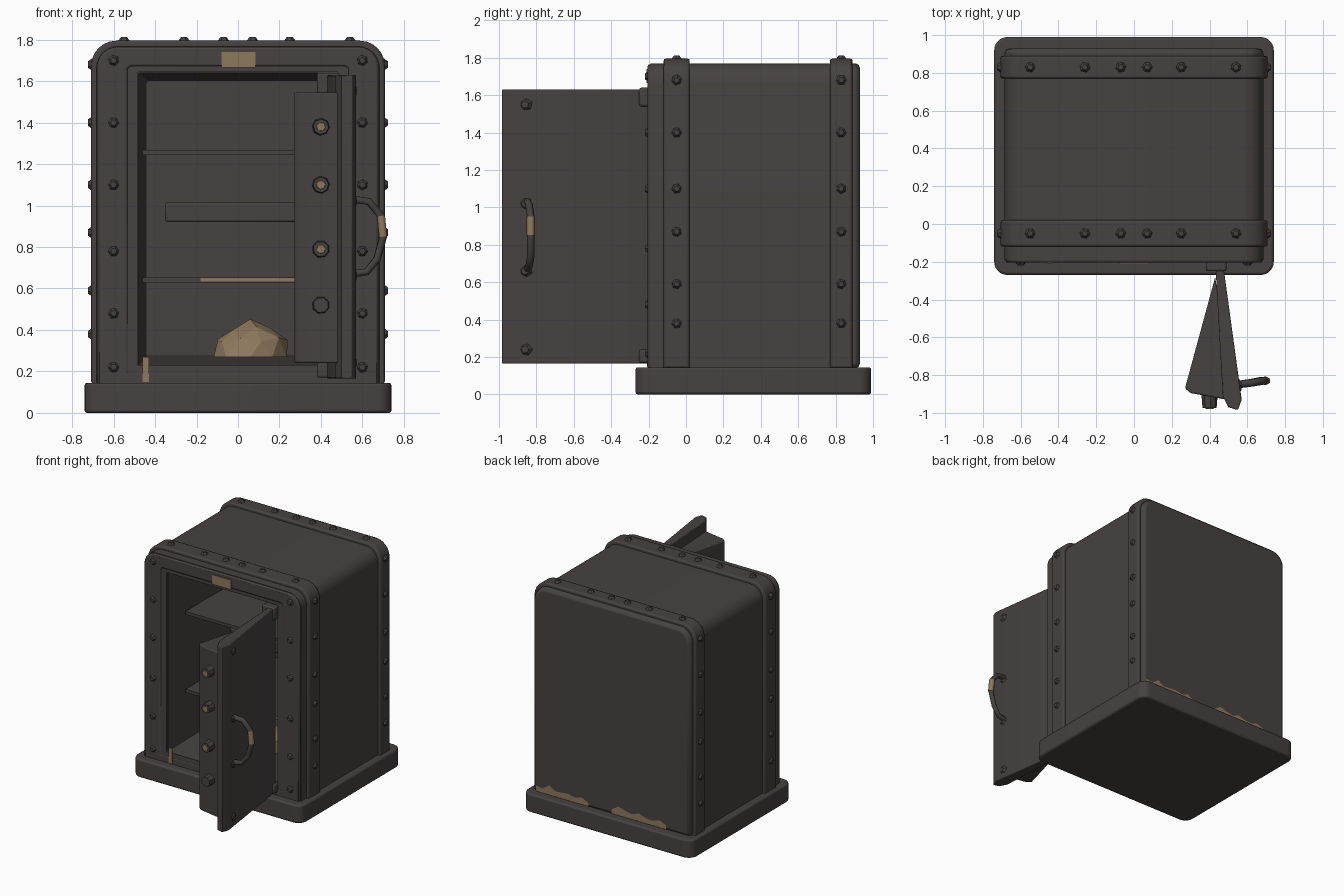
import bpy, bmesh, math, random
from mathutils import Vector, Matrix

random.seed(4)
cube = bpy.data.objects.get("Cube")
if cube:
    bpy.data.objects.remove(cube, do_unlink=True)


def material(name, rgb):
    m = bpy.data.materials.new(name)
    m.use_nodes = True
    m.diffuse_color = (*rgb, 1)
    m.node_tree.nodes["Principled BSDF"].inputs["Base Color"].default_value = (*rgb, 1)
    return m


IRON = material("dark_iron", (0.062, 0.054, 0.052))
TAN = material("worn_tan", (0.27, 0.19, 0.11))


def finish(name, bm, mat=IRON, bevel=0, smooth=True):
    bmesh.ops.recalc_face_normals(bm, faces=bm.faces[:])
    mesh = bpy.data.meshes.new(name)
    bm.to_mesh(mesh)
    bm.free()
    mesh.materials.append(mat)
    ob = bpy.data.objects.new(name, mesh)
    bpy.context.collection.objects.link(ob)
    if bevel:
        mod = ob.modifiers.new("edge_wear", "BEVEL")
        mod.width, mod.segments = bevel, 2
        mod.limit_method, mod.angle_limit = "ANGLE", math.radians(50)
    if smooth:
        bpy.ops.object.select_all(action="DESELECT")
        ob.select_set(True)
        bpy.context.view_layer.objects.active = ob
        bpy.ops.object.shade_smooth_by_angle(angle=math.radians(35))
    return ob


def prism(name, pts, z0, z1, **kw):
    """Upright block from a plan outline."""
    bm = bmesh.new()
    face = bm.faces.new([bm.verts.new((x, y, z0)) for x, y in pts])
    top = bmesh.ops.extrude_face_region(bm, geom=[face])["geom"]
    bmesh.ops.translate(bm, vec=(0, 0, z1 - z0), verts=[v for v in top if isinstance(v, bmesh.types.BMVert)])
    return finish(name, bm, **kw)


def box(name, x0, x1, y0, y1, z0, z1, **kw):
    return prism(name, [(x0, y0), (x1, y0), (x1, y1), (x0, y1)], z0, z1, **kw)


def arc(cx, cy, r, a0, n=6):
    return [(cx + r * math.cos(math.radians(a0 + 90 * i / n)),
             cy + r * math.sin(math.radians(a0 + 90 * i / n))) for i in range(n + 1)]


def arch(hw, z0, z1, r):
    """Square-footed outline with rounded upper corners, in x and z."""
    return [(-hw, z0), (hw, z0)] + arc(hw - r, z1 - r, r, 0) + arc(r - hw, z1 - r, r, 90)


def ring(name, y0, y1, outer, inner, inner_back=None, **kw):
    """Hollow arch running from y0 to y1, optionally tapering inside."""
    bm = bmesh.new()
    loops = [[bm.verts.new((x, y, z)) for x, z in arch(*spec)]
             for spec, y in ((outer, y0), (outer, y1), (inner_back or inner, y1), (inner, y0))]
    for i, a in enumerate(loops):
        b = loops[(i + 1) % 4]
        for k in range(len(a)):
            j = (k + 1) % len(a)
            bm.faces.new((a[k], a[j], b[j], b[k]))
    return finish(name, bm, **kw)


def plug(name, y0, y1, spec, **kw):
    """Solid arch."""
    bm = bmesh.new()
    f, b = ([bm.verts.new((x, y, z)) for x, z in arch(*spec)] for y in (y0, y1))
    bm.faces.new(f)
    bm.faces.new(b)
    for k in range(len(f)):
        j = (k + 1) % len(f)
        bm.faces.new((f[k], f[j], b[j], b[k]))
    return finish(name, bm, **kw)


def studs(name, places, r=0.03, h=0.02, sides=6, taper=0.5, mat=IRON):
    """Several tapered studs, each given as a position and outward direction."""
    bm = bmesh.new()
    for pos, d in places:
        rot = Vector(d).to_track_quat("Z", "Y").to_matrix().to_4x4()
        spin = Matrix.Rotation(random.random() * 3, 4, "Z")
        bmesh.ops.create_cone(bm, cap_ends=True, segments=sides, radius1=r, radius2=r * taper, depth=h,
                              matrix=Matrix.Translation(pos) @ rot @ spin)
    return finish(name, bm, mat=mat, smooth=False)


def tube(name, pts, r, mat):
    curve = bpy.data.curves.new(name, "CURVE")
    curve.dimensions = "3D"
    curve.bevel_depth, curve.bevel_resolution, curve.use_fill_caps = r, 1, True
    spline = curve.splines.new("POLY")
    spline.points.add(len(pts) - 1)
    for p, co in zip(spline.points, pts):
        p.co = (*co, 1)
    curve.materials.append(mat)
    bpy.context.collection.objects.link(bpy.data.objects.new(name, curve))


# Plinth
plan = (arc(0.67, 0.92, 0.07, 0) + arc(-0.67, 0.92, 0.07, 90)
        + arc(-0.67, -0.2, 0.07, 180) + arc(0.67, -0.2, 0.07, 270))
prism("plinth", plan, 0, 0.145, bevel=0.012)

# Cabinet shell, back and banding
ring("cabinet_shell", -0.19, 0.82, (0.685, 0.14, 1.77, 0.11), (0.48, 0.23, 1.64, 0.01), (0.44, 0.28, 1.6, 0.01))
plug("cabinet_back", 0.81, 0.93, (0.685, 0.14, 1.77, 0.11), bevel=0.025)
ring("front_frame", -0.205, -0.12, (0.68, 0.14, 1.765, 0.1), (0.53, 0.19, 1.67, 0.02), bevel=0.012)
ring("door_rebate", -0.2, -0.1, (0.535, 0.185, 1.672, 0.02), (0.485, 0.23, 1.645, 0.01))
for name, y0, y1 in (("front_band", -0.12, 0.02), ("rear_band", 0.77, 0.89)):
    ring(name, y0, y1, (0.708, 0.14, 1.795, 0.12), (0.66, 0.14, 1.75, 0.09), bevel=0.012)

# Rivets on bands and frame
rows = [0.38, 0.59, 0.87, 1.1, 1.4, 1.68]
band_rivets = []
for y in (-0.05, 0.83):
    for s in (-1, 1):
        band_rivets += [((s * 0.714, y, z), (s, 0, 0)) for z in rows]
    band_rivets += [((x, y, 1.802), (0, 0, 1)) for x in (-0.55, -0.26, -0.07, 0.07, 0.25, 0.54)]
studs("band_rivets", band_rivets)
studs("frame_rivets", [((s * 0.6, -0.21, z), (0, -1, 0)) for s in (-1, 1) for z in (0.22, 0.48, 0.78, 1.1, 1.4, 1.7)])

# Front plate and worn patches
box("name_plate", -0.08, 0.085, -0.211, -0.203, 1.665, 1.74, mat=TAN)
box("worn_sill_patch", -0.46, -0.43, -0.209, -0.203, 0.15, 0.27, mat=TAN)
for i, (x0, x1) in enumerate(((0.2, 0.66), (-0.48, 0.0))):
    bm = bmesh.new()
    steps = 8
    edge = [(x0 + (x1 - x0) * k / steps, 0.165 + random.uniform(0.01, 0.06)) for k in range(steps + 1)]
    bm.faces.new([bm.verts.new((x, 0.933, z)) for x, z in [(x1, 0.15), (x0, 0.15)] + edge])
    finish("worn_back_patch_%d" % (i + 1), bm, mat=TAN)

# Shelves and contents
for name, z in (("lower_shelf", 0.64), ("upper_shelf", 1.255)):
    box(name, -0.46, 0.46, 0.0, 0.82, z - 0.012, z + 0.012)
box("shelf_worn_edge", -0.18, 0.4, -0.005, 0, 0.634, 0.65, mat=TAN)
box("inner_drawer", -0.35, 0.35, 0.4, 0.82, 0.92, 1.015, bevel=0.01)
bm = bmesh.new()
bmesh.ops.create_icosphere(bm, subdivisions=2, radius=1)
for v in bm.verts:
    v.co *= random.uniform(0.88, 1.02)
    v.co = Vector((0.06 + 0.2 * v.co.x, 0.22 + 0.2 * v.co.y, 0.27 + 0.18 * max(v.co.z, 0)))
finish("coin_sack", bm, mat=TAN, smooth=False)

# Open door: outer leaf and wedge-shaped inner lining
prism("door_leaf", [(0.43, -0.2), (0.47, -0.2), (0.57, -0.93), (0.55, -0.985), (0.5, -0.97), (0.47, -0.91)],
      0.165, 1.63, bevel=0.006)
prism("door_lining", [(0.43, -0.28), (0.27, -0.87), (0.3, -0.895), (0.49, -0.93), (0.5, -0.8)],
      0.24, 1.545, bevel=0.008)

# Locking bolts
bolt_rows = (0.52, 0.79, 1.1, 1.38)
studs("locking_bolts", [((0.4, -0.935, z), (0, -1, 0)) for z in bolt_rows], 0.044, 0.08, 8, 0.85)
studs("bolt_tips", [((0.4, -0.976, z), (0, -1, 0)) for z in bolt_rows[1:]], 0.024, 0.006, 6, 0.9, TAN)

# Hinges and door studs
for name, z0, z1 in (("lower_hinge", 0.17, 0.24), ("upper_hinge", 1.54, 1.64)):
    box(name, 0.38, 0.49, -0.25, -0.17, z0, z1, bevel=0.01)
studs("door_rivets", [((0.561, -0.86, z), (1, -0.1, 0)) for z in (0.24, 0.66, 1.02, 1.55)], 0.04)

# Pull handle
tube("pull_handle", [(0.55, -0.85, 1.03), (0.63, -0.84, 1.02), (0.69, -0.83, 0.95), (0.7, -0.83, 0.85),
                     (0.67, -0.83, 0.74), (0.62, -0.84, 0.68), (0.55, -0.85, 0.67)], 0.02, IRON)
tube("handle_worn_grip", [(0.69, -0.83, 0.95), (0.7, -0.83, 0.85)], 0.022, TAN)
